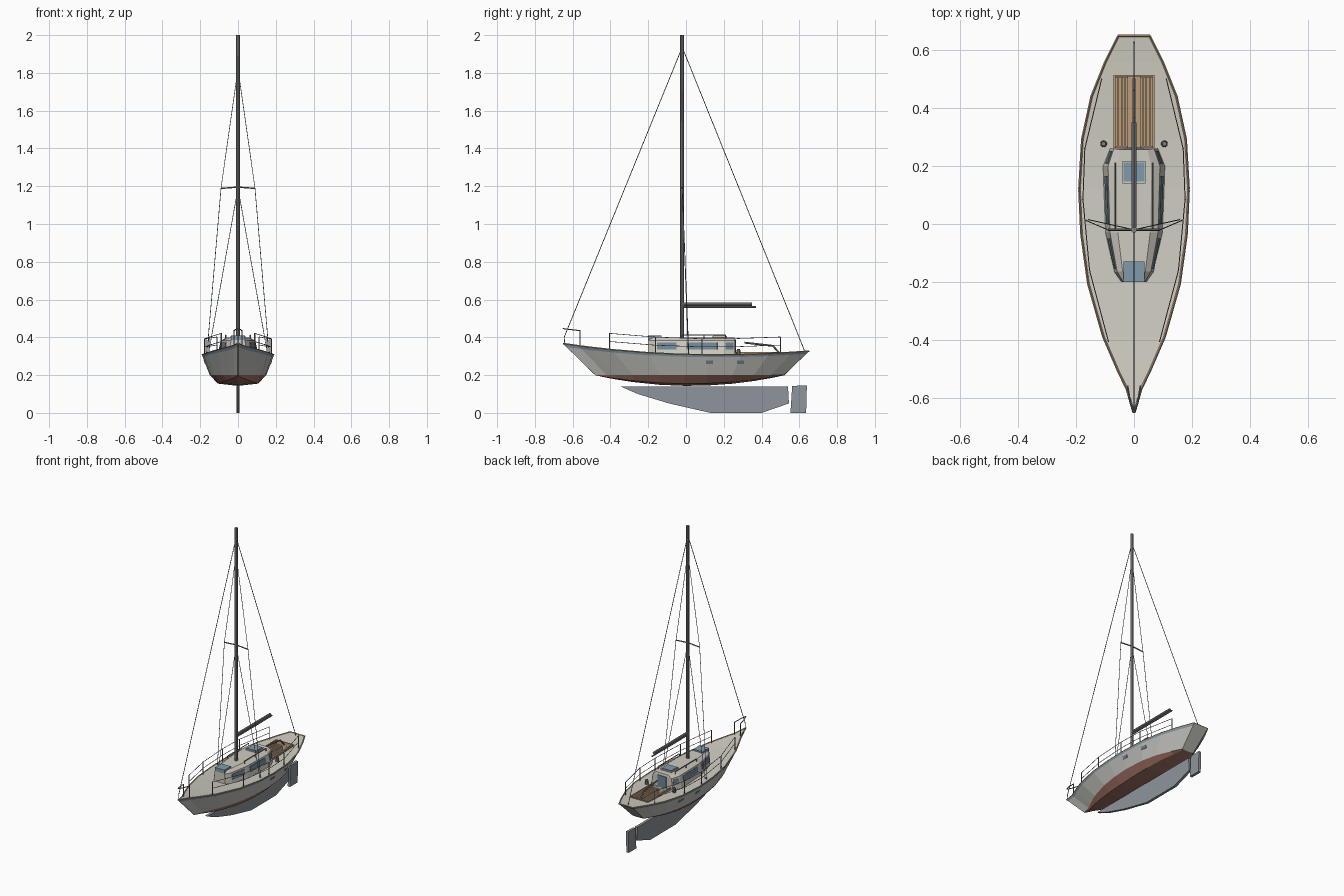
import bpy, bmesh
from math import pi
from mathutils import Vector
from mathutils.bvhtree import BVHTree

if "Cube" in bpy.data.objects:
    bpy.data.objects.remove(bpy.data.objects["Cube"])


def mat(name, *c):
    m = bpy.data.materials.new(name)
    m.diffuse_color = (*c, 1)
    m.use_nodes = True
    m.node_tree.nodes["Principled BSDF"].inputs["Base Color"].default_value = m.diffuse_color
    return m


HULL, BLUE = mat("hull_grey", .52, .52, .49), mat("trim_blue", .22, .33, .42)
RED, DECK = mat("bottom_red", .36, .17, .13), mat("deck_cream", .62, .6, .53)
WOOD, GLASS = mat("wood", .5, .34, .2), mat("window_blue", .16, .24, .3)
METAL, KEEL = mat("dark_metal", .22, .23, .23), mat("keel_grey", .27, .3, .33)


def finish(name, bm, *mats):
    bmesh.ops.recalc_face_normals(bm, faces=bm.faces)
    me = bpy.data.meshes.new(name)
    bm.to_mesh(me)
    bm.free()
    for m in mats:
        me.materials.append(m)
    ob = bpy.data.objects.new(name, me)
    bpy.context.collection.objects.link(ob)
    return ob


def solid(name, groups, m):
    """One convex solid per group of points."""
    bm = bmesh.new()
    for pts in groups:
        bmesh.ops.convex_hull(bm, input=[bm.verts.new(p) for p in pts])
    return finish(name, bm, m)


def block(x0, x1, y0, y1, z0, z1):
    return [(x, y, z) for x in (x0, x1) for y in (y0, y1) for z in (z0, z1)]


def tubes(name, paths, r, m=METAL, sides=5):
    bm = bmesh.new()
    for path in paths:
        for a, b in zip(path, path[1:]):
            a, b = Vector(a), Vector(b)
            q = (b - a).to_track_quat('Z', 'Y').to_matrix().to_4x4()
            q.translation = (a + b) / 2
            bmesh.ops.create_cone(bm, cap_ends=True, segments=sides, radius1=r,
                                  radius2=r, depth=(b - a).length, matrix=q)
    return finish(name, bm, m)


def both(path):
    """A path and its mirror image across x = 0."""
    return [path, [(-x, y, z) for x, y, z in path]]


# Sheer line: stations (y, half width) and height
ST = [(-.65, .003), (-.57, .026), (-.51, .055), (-.39, .107), (-.207, .159), (-.035, .183),
      (.12, .19), (.293, .18), (.44, .148), (.56, .1), (.65, .055)]


def sheer_z(y):
    return .305 + (.06 * ((.15 - y) / .8) ** 2 if y < .15 else .02 * ((y - .15) / .5) ** 2)


def half_width(y):
    for (a, wa), (b, wb) in zip(ST, ST[1:]):
        if a <= y <= b:
            return wa + (wb - wa) * (y - a) / (b - a)


def on_sheer(y, inset=0, up=0):
    return (half_width(y) - inset, y, sheer_z(y) + up)


# Hull: lofted sections with blue band, topsides and red bottom
bm = bmesh.new()
rings = []
for y, w in ST:
    yw = -.48 + (y + .65) / 1.3
    d = .056 * (1 - ((yw - .02) / .5) ** 2) + .001
    top, low = Vector((w, y, sheer_z(y))), Vector((w * .79, yw, .2))
    side = [top, top.lerp(low, .1), low, Vector((w * .56, yw, .2 - d * .8))]
    ring = side + [Vector((0, yw, .2 - d))] + [Vector((-p.x, p.y, p.z)) for p in side[::-1]]
    rings.append([bm.verts.new(p) for p in ring])
for a, b in zip(rings, rings[1:]):
    for i in range(9):
        j = (i + 1) % 9
        f = bm.faces.new((a[i], a[j], b[j], b[i]))
        f.material_index = (1, 0, 2, 2, 2, 2, 0, 1, 3)[i]
bm.faces.new(rings[0])
bm.faces.new(rings[-1])
bmesh.ops.recalc_face_normals(bm, faces=bm.faces)
tree = BVHTree.FromBMesh(bm)
hull = finish("hull", bm, HULL, BLUE, RED, DECK)

# Cockpit well cut into the deck
cutter = solid("cockpit_cutter", [block(-.066, .066, .265, .51, .255, .5)], WOOD)
cutter.hide_render = True
mod = hull.modifiers.new("cockpit", 'BOOLEAN')
mod.operation, mod.solver, mod.object = 'DIFFERENCE', 'EXACT', cutter
bpy.context.view_layer.objects.active = hull
bpy.ops.object.modifier_apply(modifier="cockpit")
bpy.data.objects.remove(cutter)

# Cockpit benches, slats, floor and rim
solid("cockpit_benches", [block(s * .02, s * .066, .265, .51, .255, .288) for s in (1, -1)], WOOD)
solid("bench_slats", [block(s * x, s * (x + .009), .267, .508, .287, .294)
                      for s in (1, -1) for x in (.021, .0325, .044, .0555)], WOOD)
solid("cockpit_floor", [block(-.02, .02, .265, .51, .254, .259)], WOOD)
solid("cockpit_rim", [block(s * .064, s * .07, .262, .513, .29, .322) for s in (1, -1)]
      + [block(-.07, .07, .509, .514, .29, .322)], WOOD)

# Toe rail
tubes("toe_rail", both([on_sheer(y, .001, .002) for y, _ in ST])
      + [[on_sheer(.65), (-.055, .65, sheer_z(.65))]], .004, WOOD, 4)

# Hull portholes, placed on the hull side
ports = []
for y0 in (.105, .27):
    for s in (1, -1):
        pts = []
        for y in (y0, y0 + .038):
            for z in (.26, .277):
                p = tree.ray_cast(Vector((s, y, z)), Vector((-s, 0, 0)))[0]
                pts += [p + Vector((s * .003, 0, 0)), p - Vector((s * .004, 0, 0))]
        ports.append(pts)
solid("hull_portholes", ports, GLASS)

# Cabin: outline lofted to a crowned roof
OUT = [(.045, -.2), (.07, -.165), (.1, -.03), (.108, .2), (.084, .26)]
LEVELS = [(1, 0, .30), (.83, 0, .383), (.56, .012, .4)]


def cabin_pt(i, level, s=1):
    k, dy, z = LEVELS[level]
    x, y = OUT[i]
    return Vector((s * x * k, y * (1 - dy), z))


bm = bmesh.new()
loops = [[bm.verts.new(cabin_pt(i, l)) for i in range(5)]
         + [bm.verts.new(cabin_pt(i, l, -1)) for i in range(4, -1, -1)] for l in range(3)]
for a, b in zip(loops, loops[1:]):
    for i in range(10):
        j = (i + 1) % 10
        bm.faces.new((a[i], a[j], b[j], b[i]))
bm.faces.new(loops[0])
bm.faces.new(loops[-1])
finish("cabin", bm, DECK)

# Cabin windows: slabs on the side panels
wins = []
for i, t0, t1 in ((1, .08, .85), (2, .14, .85), (3, .15, .85)):
    for s in (1, -1):
        a, b, c, d = (cabin_pt(i, 0, s), cabin_pt(i + 1, 0, s),
                      cabin_pt(i, 1, s), cabin_pt(i + 1, 1, s))
        n = (b - a).cross(c - a).normalized() * .003
        wins.append([a.lerp(b, t).lerp(c.lerp(d, t), u) + n * k
                     for t in (t0, t1) for u in (.43, .87) for k in (1, -1)])
solid("cabin_windows", wins, GLASS)

# Roof hatches, companionway door and handrails
solid("hatch_frames", [block(-.04, .04, .14, .218, .39, .407)], DECK)
solid("hatch_glass", [block(-.036, .036, .146, .212, .4, .411),
                      block(-.036, .036, -.2, -.13, .385, .41)], BLUE)
solid("companionway_door", [block(-.032, .032, .255, .264, .29, .385)], GLASS)
tubes("handrails", both([(.065, -.02, .388), (.065, -.02, .412), (.065, .21, .412), (.065, .21, .388)])
      + both([(.065, .095, .388), (.065, .095, .412)]), .003)

# Keel and rudder
PROFILE = [(-.347, .14), (-.255, .1), (-.09, .05), (.13, 0), (.4, 0), (.545, .05), (.54, .14)]
solid("keel", [[(x, y, z) for x in (-.009, .009) for y, z in PROFILE]], KEEL)
solid("rudder", [[(x, y, z) for x in (-.009, .009)
                  for y, z in ((.562, .143), (.64, .145), (.636, 0), (.553, 0))]], KEEL)

# Mast, boom, spreaders and tiller
tubes("mast", [[(0, -.02, .37), (0, -.02, 2)]], .0105, METAL, 8)
tubes("boom", [[(0, -.012, .575), (0, .35, .575)]], .009, METAL, 8)
tubes("boom_track", [[(0, -.012, .56), (0, .37, .56)]], .005, METAL, 6)
tubes("spreaders", both([(0, -.02, 1.195), (.09, -.02, 1.188)]), .004)
tubes("tiller", [[(0, .31, .372), (0, .46, .355), (0, .5, .31)]], .005, METAL, 6)

# Standing rigging
tubes("stays", [[(0, -.645, .4), (0, -.02, 1.935), (0, .617, .355)],
                [(0, -.645, .4), (0, -.642, .362)], [(0, .617, .355), (0, .63, .32)]], .0022)
tubes("shrouds", both([(0, -.02, 1.82), (.09, -.02, 1.188), (.165, .012, .31)])
      + both([(0, -.02, 1.19), (.157, .015, .31)]), .0018)

# Lifelines on stanchions, and bow pulpit
POSTS = (-.405, -.16, .085, .26, .5)
tubes("stanchions", [p for y in POSTS for p in both([on_sheer(y, .012), on_sheer(y, .012, .088)])], .003)
tubes("lifelines", [p for h in (.044, .087) for p in both([on_sheer(y, .012, h) for y in POSTS])], .0018)
tubes("bow_pulpit", both([(.022, -.56, .352), (.022, -.56, .435), (.012, -.62, .442), (0, -.652, .446)]), .003)

# Winches
bm = bmesh.new()
for s in (1, -1):
    for r, z, h in ((.012, .317, .03), (.009, .332, .012)):
        g = bmesh.ops.create_cone(bm, cap_ends=True, segments=10, radius1=r, radius2=r * .85, depth=h)
        bmesh.ops.translate(bm, verts=g["verts"], vec=(s * .105, .277, z))
finish("winches", bm, METAL)
